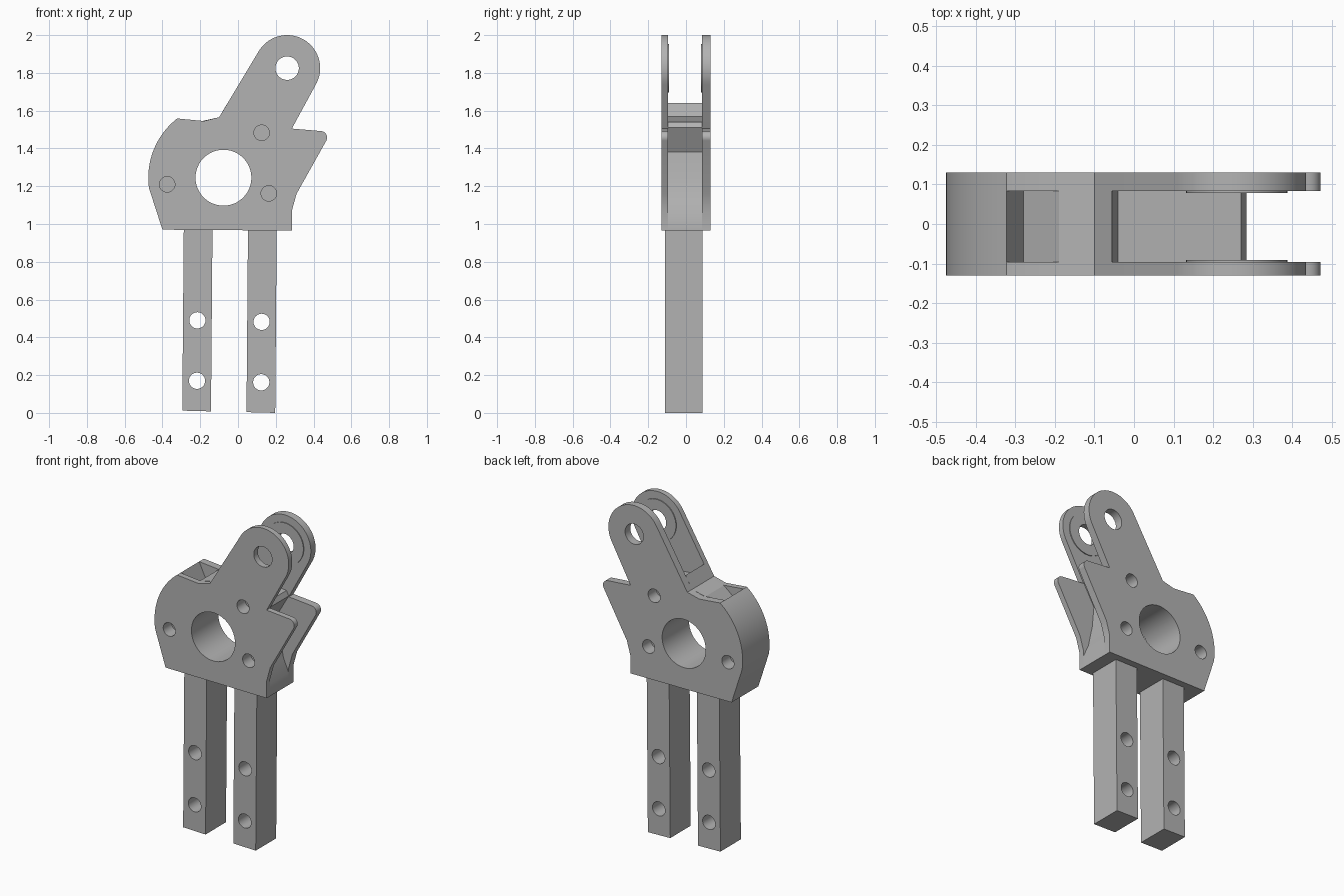
import bpy
import bmesh
from math import cos, sin, radians, pi
from mathutils import Matrix

if "Cube" in bpy.data.objects:
    bpy.data.objects.remove(bpy.data.objects["Cube"], do_unlink=True)

grey = bpy.data.materials.new("plain grey")
grey.use_nodes = True
grey.diffuse_color = (0.45, 0.45, 0.45, 1)
grey.node_tree.nodes["Principled BSDF"].inputs["Base Color"].default_value = grey.diffuse_color

FRONT, BACK = -0.13, 0.13
IN_FRONT, IN_BACK = -0.096, 0.084
PIN = (0.26, 1.825)
BORE = (-0.077, 1.245)


def arc(centre, radius, start, end, steps):
    """Points on an arc in the xz plane, angles in degrees."""
    angles = [radians(start + (end - start) * i / steps) for i in range(steps + 1)]
    return [(centre[0] + radius * cos(a), centre[1] + radius * sin(a)) for a in angles]


def link(bm, name):
    bmesh.ops.recalc_face_normals(bm, faces=bm.faces[:])
    mesh = bpy.data.meshes.new(name)
    bm.to_mesh(mesh)
    bm.free()
    mesh.materials.append(grey)
    obj = bpy.data.objects.new(name, mesh)
    bpy.context.collection.objects.link(obj)
    return obj


def prism(name, outline, y0, y1):
    """Extrude an xz outline along y."""
    bm = bmesh.new()
    face = bm.faces.new([bm.verts.new((x, y0, z)) for x, z in outline])
    out = bmesh.ops.extrude_face_region(bm, geom=[face])
    moved = [v for v in out["geom"] if isinstance(v, bmesh.types.BMVert)]
    bmesh.ops.translate(bm, verts=moved, vec=(0, y1 - y0, 0))
    return link(bm, name)


def cylinder(name, centre, radius, y0, y1, sides=48):
    bm = bmesh.new()
    place = Matrix.Translation((centre[0], (y0 + y1) / 2, centre[1])) @ Matrix.Rotation(pi / 2, 4, "X")
    bmesh.ops.create_cone(bm, cap_ends=True, segments=sides, radius1=radius,
                          radius2=radius, depth=y1 - y0, matrix=place)
    return link(bm, name)


def drill(obj, holes):
    """Cut round holes given as (centre, radius, y0, y1), then shade."""
    bpy.ops.object.select_all(action="DESELECT")
    obj.select_set(True)
    bpy.context.view_layer.objects.active = obj
    for hole in holes:
        cutter = cylinder("cutter", *hole)
        mod = obj.modifiers.new("hole", "BOOLEAN")
        mod.operation, mod.solver, mod.object = "DIFFERENCE", "EXACT", cutter
        bpy.ops.object.modifier_apply(modifier=mod.name)
        bpy.data.objects.remove(cutter, do_unlink=True)
    bpy.ops.object.shade_smooth_by_angle(angle=radians(25))


# Shared left contour of the body, from bottom to top
left_side = [(-0.4, 0.97)] + arc(BORE, 0.398, 188, 128, 20)

# Side plates: rounded body, arm with eye, and pointed hook
plate = (left_side + [(-0.18, 1.545), (-0.1, 1.565)]
         + arc(PIN, 0.175, 150, -30, 36) + [(0.285, 1.505)]
         + arc((0.438, 1.458), 0.034, 85, -30, 8)
         + [(0.31, 1.16), (0.285, 1.07), (0.285, 0.965)])

# Core between the plates, with a notch on top and a hollow on the right
core = (left_side + [(-0.28, 1.47), (-0.19, 1.545), (-0.1, 1.565), (-0.056, 1.64),
                     (-0.04, 1.57), (0.27, 1.54), (0.285, 1.51), (0.21, 1.38),
                     (0.222, 1.25), (0.25, 1.12), (0.285, 1.04), (0.285, 0.965)])

bore = (BORE, 0.148, -0.3, 0.3)
pin_hole = (PIN, 0.062, -0.3, 0.3)
screw_spots = [(-0.375, 1.21), (0.125, 1.483), (0.163, 1.162)]
front_screws = [(c, 0.041, -0.2, -0.05) for c in screw_spots]
back_screws = [(c, 0.041, 0.05, 0.2) for c in screw_spots]

drill(prism("front_plate", plate, FRONT, IN_FRONT), [bore, pin_hole] + front_screws)
drill(prism("back_plate", plate, IN_BACK, BACK), [bore, pin_hole] + back_screws)
drill(prism("core", core, IN_FRONT, IN_BACK), [bore] + front_screws + back_screws)

# Thin raised rings around the eye, on the inner faces
drill(cylinder("front_eye_ring", PIN, 0.128, IN_FRONT - 0.005, IN_FRONT + 0.005), [pin_hole])
drill(cylinder("back_eye_ring", PIN, 0.128, IN_BACK - 0.005, IN_BACK + 0.005), [pin_hole])

# Two slightly leaning legs with cross holes
for name, x, foot in (("right_leg", -0.295, 0.008), ("left_leg", 0.045, 0)):
    outline = [(x, foot + 0.004), (x + 0.152, foot), (x + 0.16, 0.98), (x + 0.008, 0.98)]
    spots = [(x + 0.078, foot + 0.162), (x + 0.08, foot + 0.482)]
    drill(prism(name, outline, -0.11, 0.088), [(c, 0.043, -0.3, 0.3) for c in spots])
